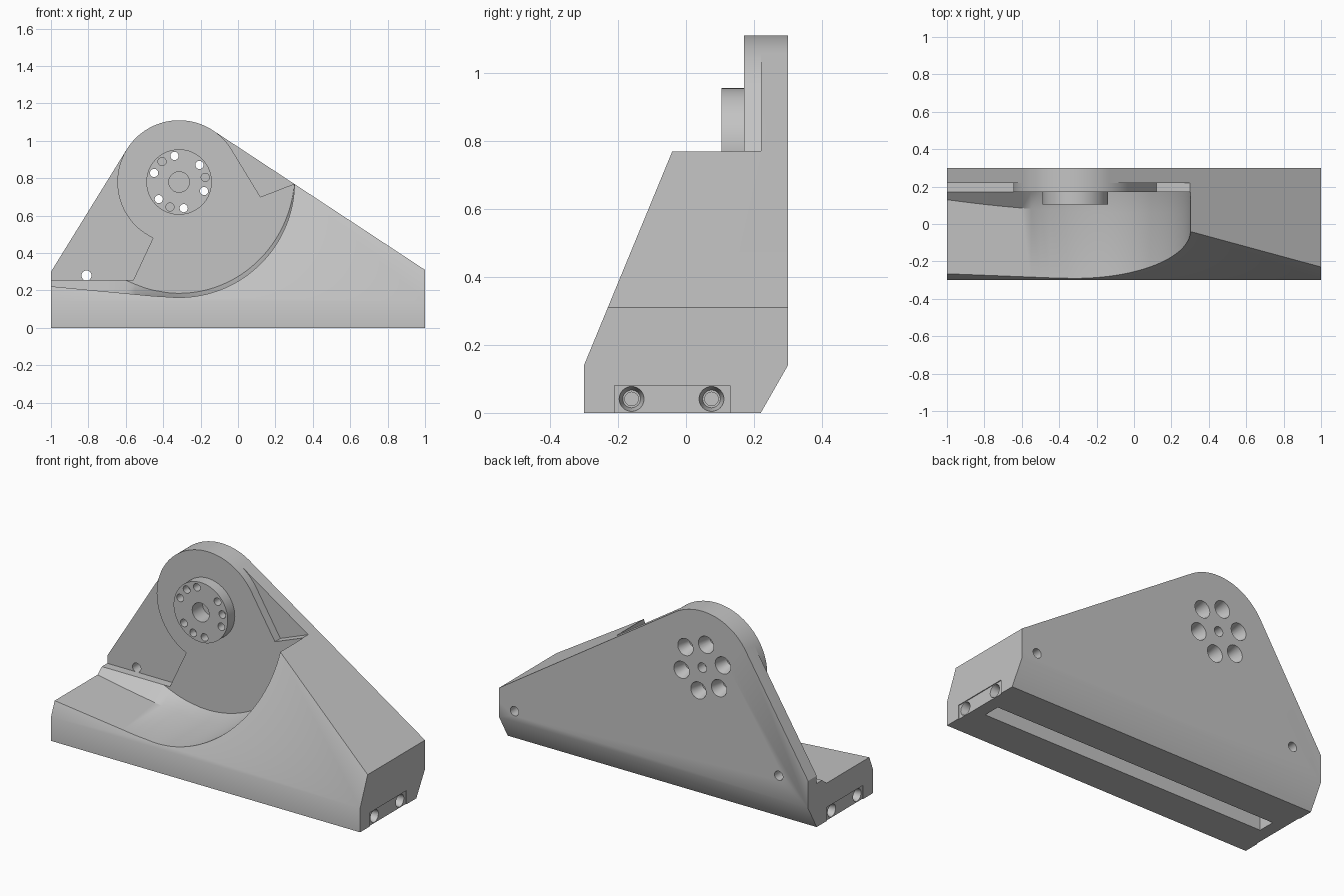
import bpy, bmesh, math
from mathutils import Vector, Matrix

if "Cube" in bpy.data.objects:
    bpy.data.objects.remove(bpy.data.objects["Cube"], do_unlink=True)

grey = bpy.data.materials.new("light grey")
grey.use_nodes = True
grey.diffuse_color = (0.55, 0.55, 0.55, 1)
grey.node_tree.nodes["Principled BSDF"].inputs["Base Color"].default_value = grey.diffuse_color

CX, CZ = -0.315, 0.78      # pivot of the hub
BOSS, SWEEP = 0.33, 0.617  # boss radius and swept clearance radius


def loft(name, rings):
    """Solid from matching rings of points, capped at both ends."""
    bm = bmesh.new()
    rows = [[bm.verts.new(p) for p in ring] for ring in rings]
    n = len(rows[0])
    for a, b in zip(rows, rows[1:]):
        for i in range(n):
            j = (i + 1) % n
            bm.faces.new((a[i], a[j], b[j], b[i]))
    bm.faces.new(rows[0])
    bm.faces.new(rows[-1])
    bmesh.ops.recalc_face_normals(bm, faces=bm.faces)
    mesh = bpy.data.meshes.new(name)
    bm.to_mesh(mesh)
    bm.free()
    mesh.materials.append(grey)
    ob = bpy.data.objects.new(name, mesh)
    bpy.context.collection.objects.link(ob)
    return ob


def slab(name, outline, y0, y1):
    return loft(name, [[(x, y, z) for x, z in outline] for y in (y0, y1)])


def block(name, x, y, z):
    return slab(name, [(x[0], z[0]), (x[1], z[0]), (x[1], z[1]), (x[0], z[1])], *y)


def arc(r, a0, a1, n):
    angles = [math.radians(a0 + (a1 - a0) * i / n) for i in range(n + 1)]
    return [(CX + r * math.cos(a), CZ + r * math.sin(a)) for a in angles]


def rod(name, start, end, r0, r1=None, sides=32):
    """Cylinder or cone between two points."""
    start, end = Vector(start), Vector(end)
    turn = (end - start).to_track_quat('Z', 'Y')
    rings = []
    for centre, r in ((start, r0), (end, r0 if r1 is None else r1)):
        rings.append([centre + turn @ Vector((r * math.cos(k * math.tau / sides),
                                              r * math.sin(k * math.tau / sides), 0))
                      for k in range(sides)])
    return loft(name, rings)


def boolean(ob, cutter, operation='DIFFERENCE'):
    mod = ob.modifiers.new("cut", 'BOOLEAN')
    mod.operation, mod.solver, mod.object = operation, 'EXACT', cutter
    bpy.context.view_layer.update()
    mesh = bpy.data.meshes.new_from_object(ob.evaluated_get(bpy.context.evaluated_depsgraph_get()))
    ob.modifiers.clear()
    ob.data = mesh


def cut(ob, *cutters):
    for c in cutters:
        boolean(ob, c)
        bpy.data.objects.remove(c, do_unlink=True)


def tangent_angle(px, pz, side):
    """Angle on the boss where a line from the point touches it."""
    dx, dz = px - CX, pz - CZ
    return math.degrees(math.atan2(dz, dx) + side * math.acos(BOSS / math.hypot(dx, dz)))


# Body: side profile run along x, trimmed to the triangular front outline
profile = [(-0.3, 0), (-0.3, 0.14), (-0.04, 0.77), (0.1, 1.11), (0.1, 1.3),
           (0.3, 1.3), (0.3, 0.14), (0.22, 0)]
body = loft("bracket_body", [[(x, y, z) for y, z in profile] for x in (-1, 1)])
right_a = tangent_angle(1, 0.31, 1)
left_a = tangent_angle(-1, 0.3, -1) % 360
outline = [(-1, -0.1), (1, -0.1), (1, 0.31)] + arc(BOSS, right_a, left_a, 32) + [(-1, 0.3)]
trim = slab("trim", outline, -0.5, 0.5)
boolean(body, trim, 'INTERSECT')
bpy.data.objects.remove(trim, do_unlink=True)

# Swept clearance: sloping floor running into a round wall, with a sloped strip at the back
LEDGE, INNER = 0.255, 0.595
slope_a = 264.6
front = [(x, 0.163 + 0.095 * (-0.375 - x))
         for x in (-1.1, -1, -0.9, -0.8, -0.7, -0.6, -0.55, -0.5, -0.45)]
front += arc(SWEEP, slope_a, 360, 48)
back = []
for x, z in front:
    dx, dz = x - CX, z - CZ
    if x < -0.4:
        bz = LEDGE
        if abs(dx) < INNER:
            bz = min(LEDGE, CZ - math.sqrt(INNER ** 2 - dx ** 2))
        back.append((x, bz))
    else:
        k = INNER / math.hypot(dx, dz)
        k += (1 - k) * max(0, 1 + dz / SWEEP) ** 2
        back.append((CX + dx * k, CZ + dz * k))
front += [(front[-1][0], 1.5), (-1.1, 1.5)]
back += [(back[-1][0], 1.5), (-1.1, 1.5)]
clearance = loft("clearance", [
    [(x, -0.5, z) for x, z in front],
    [(x, 0.06 + 0.07 * max(0, -x) ** 2, z) for x, z in front],
    [(x, 0.17, z) for x, z in back]])
cut(body, clearance)

# Recessed stops either side of the boss
left_stop = [(-1.1, LEDGE), (-0.56, LEDGE)] + arc(BOSS, 245, left_a, 24) + [(-0.75, 1.3), (-1.1, 1.3)]
right_stop = [(0.12, 0.70), (0.3, 0.77), (0.3, 1.3), (0, 1.3)] + arc(BOSS, right_a, 31, 8)
cut(body, slab("left_stop", left_stop, -0.5, 0.22), slab("right_stop", right_stop, -0.5, 0.22))

# Hub disc on the front of the boss
hub = rod("hub_disc", (CX, 0.105, CZ), (CX, 0.17, CZ), 0.175, sides=64)

# Bolt circle: three groups, the middle hole of each is a blind pin hole
for group in range(3):
    for step in (-30, 0, 30):
        x, z = arc(0.142, 10 + group * 120 + step, 0, 1)[0]
        end = 0.15 if step == 0 else 0.4
        cut(hub, rod("hole", (x, 0, z), (x, end, z), 0.022, sides=20))
        if step:
            cut(body, rod("hole", (x, 0, z), (x, 0.4, z), 0.022, sides=20),
                rod("countersink", (x, 0.22, z), (x, 0.31, z), 0.03, 0.052))
cut(hub, rod("bore", (CX, 0, CZ), (CX, 0.4, CZ), 0.055))
cut(body, rod("bore", (CX, 0, CZ), (CX, 0.2, CZ), 0.055),
    rod("centre_hole", (CX, 0.24, CZ), (CX, 0.4, CZ), 0.028))

# Small screw holes on the back face
for x, z in ((0.9, 0.2), (-0.81, 0.28)):
    cut(body, rod("screw_hole", (x, 0.22, z), (x, 0.4, z), 0.027))

# End pockets with countersunk holes
for s in (-1, 1):
    cut(body, block("pocket", sorted((s * 0.995, s * 1.1)), (-0.21, 0.13), (-0.1, 0.08)))
    for y in (-0.16, 0.075):
        cut(body, rod("end_hole", (s * 0.85, y, 0.041), (s * 1.1, y, 0.041), 0.02, sides=20),
            rod("end_sink", (s * 0.95, y, 0.041), (s * 1.001, y, 0.041), 0.026, 0.038))

# Long slot under the base
cut(body, block("slot", (-0.92, 0.92), (-0.09, 0.01), (-0.1, 0.08)))

# Smooth curved walls, keep edges sharp
for ob in (body, hub):
    bpy.ops.object.select_all(action='DESELECT')
    ob.select_set(True)
    bpy.context.view_layer.objects.active = ob
    bpy.ops.object.shade_smooth_by_angle(angle=math.radians(30))
